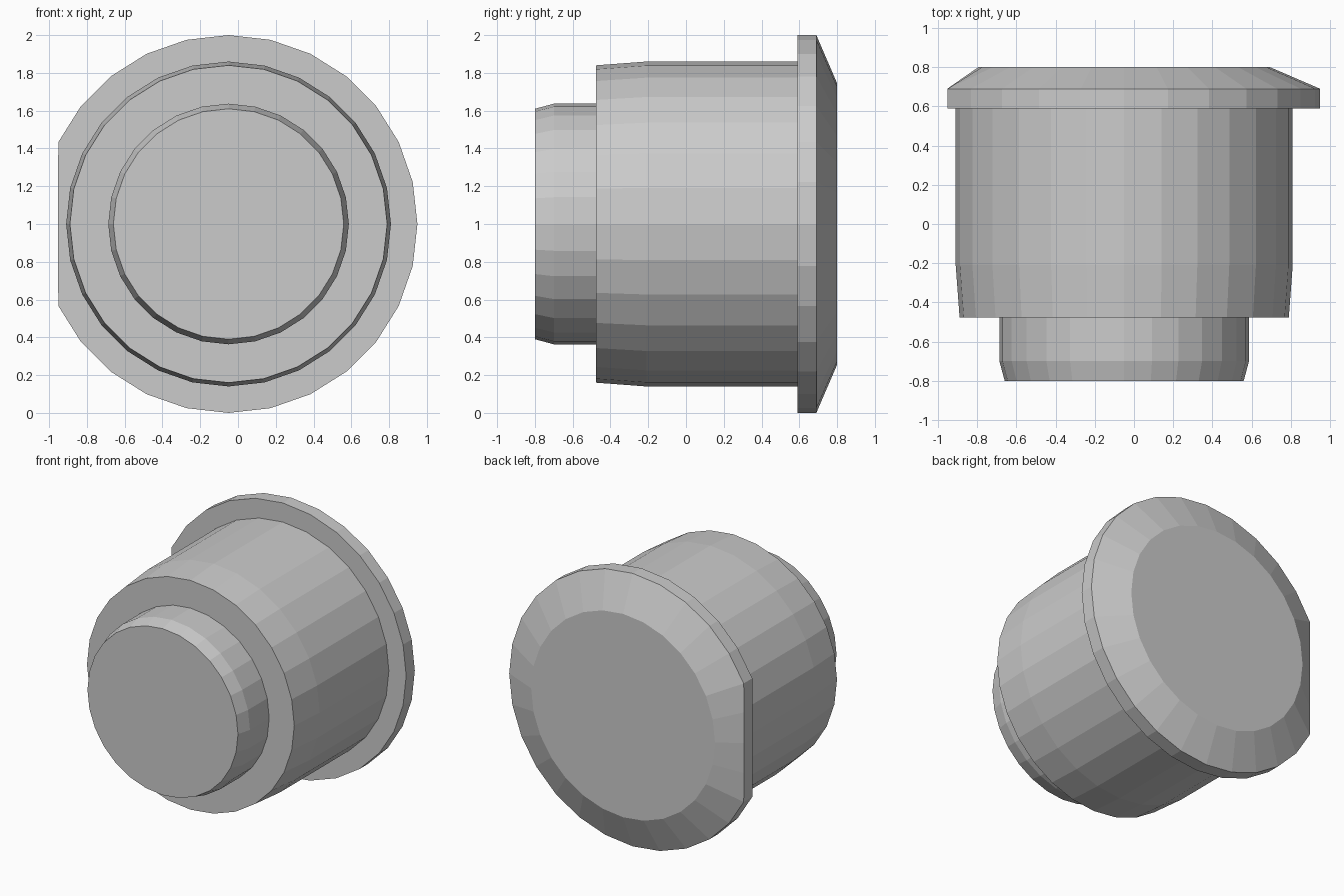
import bpy, bmesh
from math import cos, sin, tau

if "Cube" in bpy.data.objects:
    bpy.data.objects.remove(bpy.data.objects["Cube"])

SIDES = 28
CX, CZ = -0.05, 1.0      # axis of the plug, running along y
FLAT_X = -0.953          # flat cut on the left of the flange

# Outline from front tip to back face: (y, radius)
PROFILE = [
    (-0.80, 0.61), (-0.70, 0.637), (-0.477, 0.637),   # front boss
    (-0.477, 0.84), (-0.21, 0.86), (0.59, 0.86),      # main barrel
    (0.59, 1.0), (0.69, 1.0), (0.80, 0.745),          # flange and bevel
]


def ring(bm, y, r):
    """One ring of vertices, flattened where it passes the flange cut."""
    return [bm.verts.new((max(CX + r * cos(tau * i / SIDES), FLAT_X), y,
                          CZ + r * sin(tau * i / SIDES)))
            for i in range(SIDES)]


bm = bmesh.new()
rings = [ring(bm, y, r) for y, r in PROFILE]

# Stepped walls
for a, b in zip(rings, rings[1:]):
    for i in range(SIDES):
        j = (i + 1) % SIDES
        bm.faces.new((a[i], a[j], b[j], b[i]))

# Front and back end caps
bm.faces.new(rings[0])
bm.faces.new(rings[-1])
bmesh.ops.recalc_face_normals(bm, faces=bm.faces)

mesh = bpy.data.meshes.new("stepped_plug")
bm.to_mesh(mesh)
bm.free()
bpy.context.collection.objects.link(bpy.data.objects.new("stepped_plug", mesh))
